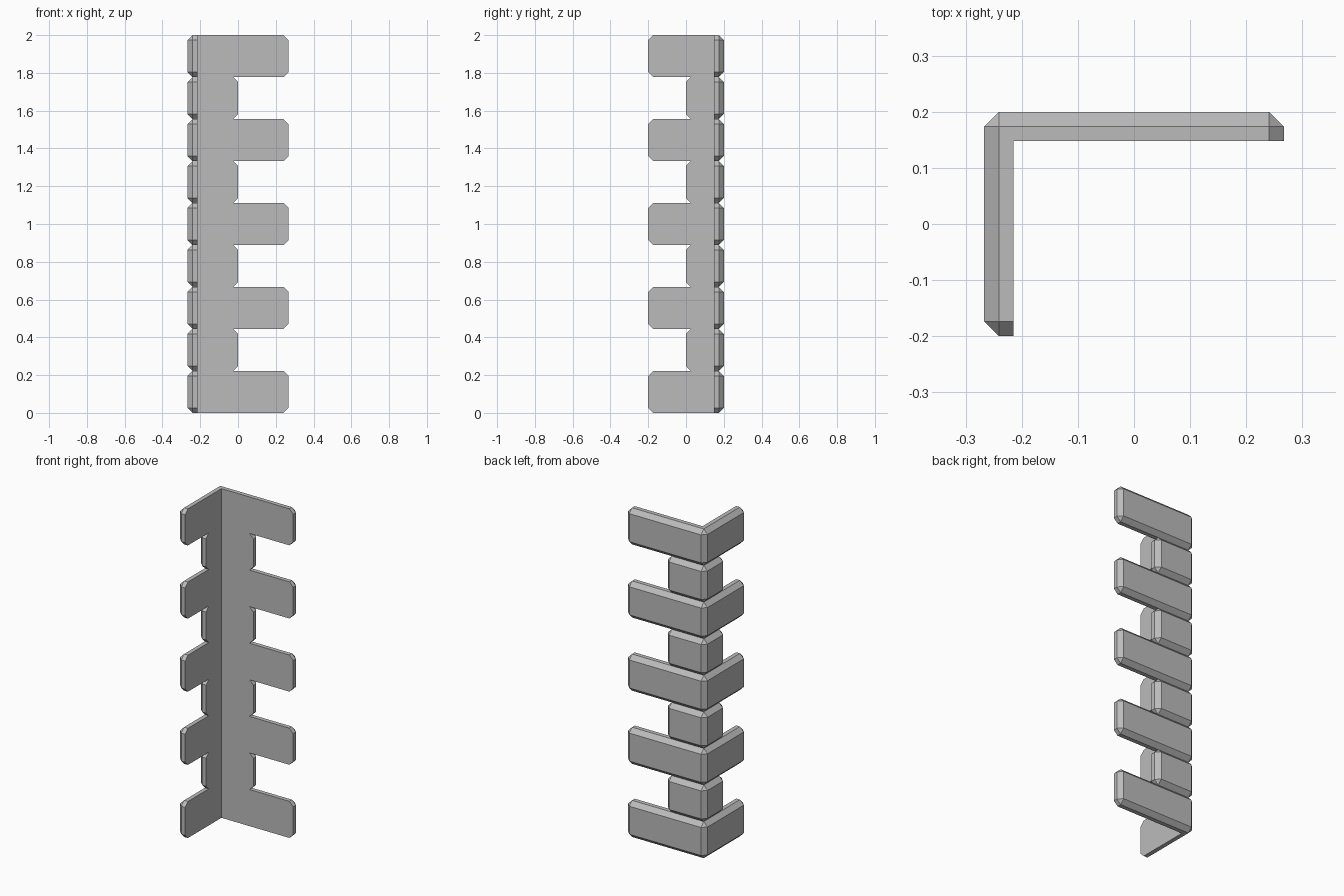
import bpy
import bmesh

cube = bpy.data.objects.get("Cube")
if cube:
    bpy.data.objects.remove(cube, do_unlink=True)

# Overall dimensions
OUT_X, OUT_Y = -0.267, 0.2       # outer corner of the building edge
THICK, CHAMFER = 0.052, 0.026
COUNT = 9
HEIGHT = 2 / COUNT

stone = bpy.data.materials.new("grey stone")
stone.use_nodes = True
colour = (0.5, 0.5, 0.5, 1)
stone.diffuse_color = colour
stone.node_tree.nodes["Principled BSDF"].inputs["Base Color"].default_value = colour


def corner_block(name, end_x, end_y, z):
    """L-shaped block with chamfers on every edge away from the inner faces."""
    in_x, in_y = OUT_X + THICK, OUT_Y - THICK
    plan = [(OUT_X, OUT_Y), (OUT_X, end_y), (in_x, end_y),
            (in_x, in_y), (end_x, in_y), (end_x, OUT_Y)]
    bm = bmesh.new()
    base = bm.faces.new([bm.verts.new((x, y, z)) for x, y in plan])
    top = bmesh.ops.extrude_face_region(bm, geom=[base])["geom"]
    bmesh.ops.translate(bm, vec=(0, 0, HEIGHT),
                        verts=[v for v in top if isinstance(v, bmesh.types.BMVert)])
    bmesh.ops.recalc_face_normals(bm, faces=bm.faces)

    # The inner faces look toward +x or -y from the inner corner
    def is_inner(face):
        c, n = face.calc_center_median(), face.normal
        return (n.x > 0.9 and abs(c.x - in_x) < 0.001) or \
               (n.y < -0.9 and abs(c.y - in_y) < 0.001)

    edges = [e for e in bm.edges if not any(is_inner(f) for f in e.link_faces)]
    bmesh.ops.bevel(bm, geom=edges, offset=CHAMFER, segments=1,
                    affect='EDGES', profile=0.5)
    bmesh.ops.recalc_face_normals(bm, faces=bm.faces)

    mesh = bpy.data.meshes.new(name)
    bm.to_mesh(mesh)
    bm.free()
    mesh.materials.append(stone)
    bpy.context.collection.objects.link(bpy.data.objects.new(name, mesh))


# Long and short blocks alternate up the corner
for i in range(COUNT):
    if i % 2 == 0:
        corner_block(f"long_corner_block_{i + 1}", 0.267, -0.2, i * HEIGHT)
    else:
        corner_block(f"short_corner_block_{i + 1}", 0.0, 0.0, i * HEIGHT)
